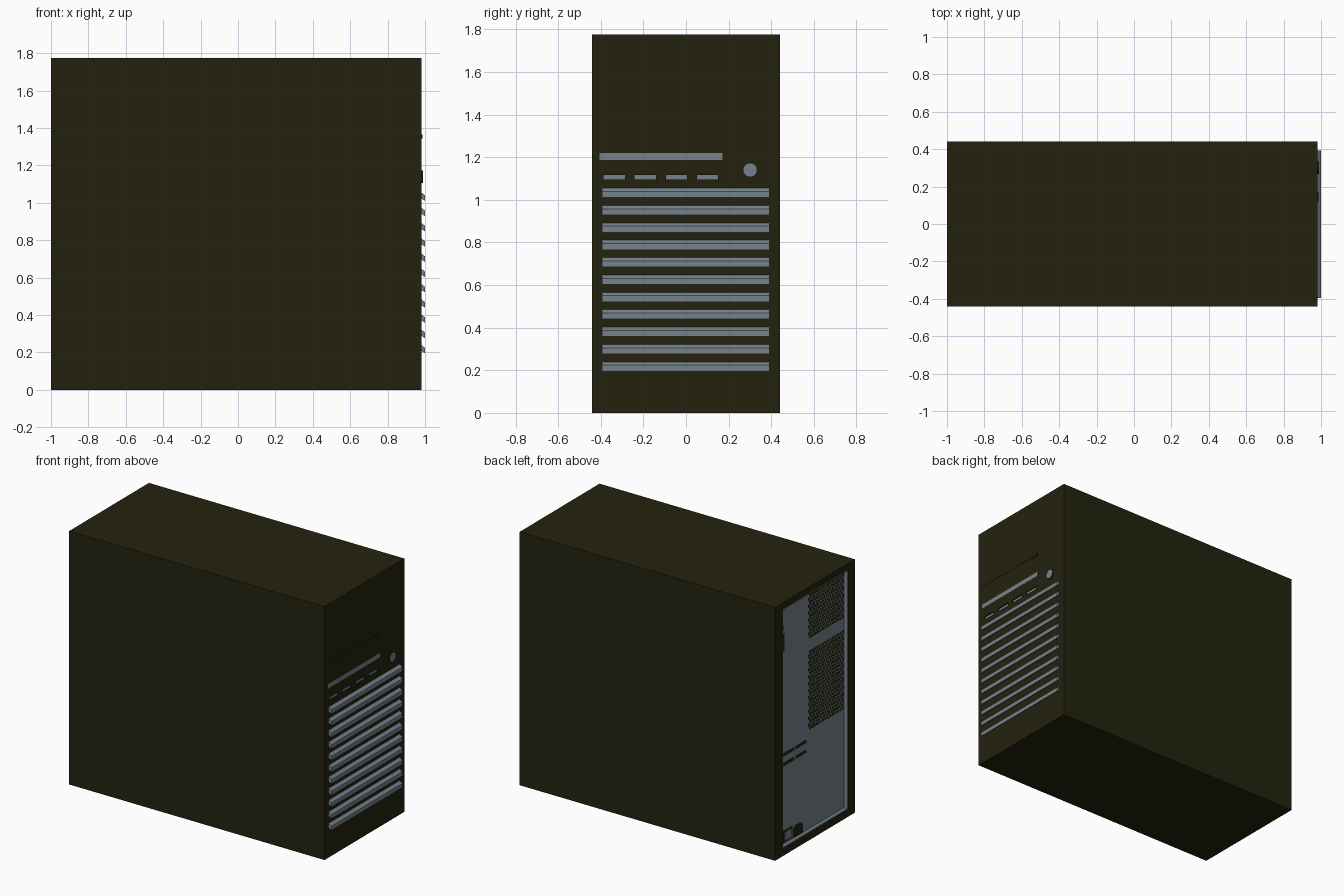
import bpy, bmesh, math
from mathutils import Matrix, Vector

if "Cube" in bpy.data.objects:
    bpy.data.objects.remove(bpy.data.objects["Cube"])


def mat(name, rgb):
    m = bpy.data.materials.new(name)
    m.diffuse_color = (*rgb, 1)
    m.use_nodes = True
    m.node_tree.nodes["Principled BSDF"].inputs["Base Color"].default_value = m.diffuse_color
    return m


DARK = mat("dark_olive_black", (0.0175, 0.0165, 0.0048))
GREY = mat("blue_grey_metal", (0.185, 0.225, 0.26))


def finish(name, bm, *mats):
    bmesh.ops.recalc_face_normals(bm, faces=bm.faces)
    me = bpy.data.meshes.new(name)
    bm.to_mesh(me)
    bm.free()
    for m in mats:
        me.materials.append(m)
    ob = bpy.data.objects.new(name, me)
    bpy.context.collection.objects.link(ob)
    return ob


def add_box(bm, x, y, z):
    c = [(a[0] + a[1]) / 2 for a in (x, y, z)]
    s = [abs(a[1] - a[0]) for a in (x, y, z)]
    bmesh.ops.create_cube(bm, size=1, matrix=Matrix.Translation(c) @ Matrix.Diagonal((*s, 1)))


def boxes(name, m, *items):
    bm = bmesh.new()
    for it in items:
        add_box(bm, *it)
    return finish(name, bm, m)


def prism(bm, pts, axis_vec):
    """Extrude a polygon along a vector."""
    f = bm.faces.new([bm.verts.new(p) for p in pts])
    r = bmesh.ops.extrude_face_region(bm, geom=[f])
    bmesh.ops.translate(bm, vec=axis_vec, verts=[v for v in r["geom"] if isinstance(v, bmesh.types.BMVert)])


# main case, with the rear recess and front port slots cut out
XF, XB = 0.98, -1.0
Y0, Y1, Z0, Z1 = -0.37, 0.36, 0.05, 1.73
ports = [((XF - 0.015, XF + 0.02), (y - 0.05, y + 0.05), (1.095, 1.117)) for y in (-0.337, -0.191, -0.045, 0.101)]
case = boxes("case_body", DARK, ((XB, XF), (-0.442, 0.442), (0, 1.775)))
cutter = boxes("recess_cutter", DARK, ((XB - 0.1, -0.965), (Y0, Y1), (Z0, Z1)), *ports)
cutter.hide_render = True
cutter.hide_viewport = True
cutter.display_type = 'WIRE'
mod = case.modifiers.new("recesses", 'BOOLEAN')
mod.operation, mod.object, mod.solver = 'DIFFERENCE', cutter, 'EXACT'

# port contacts at the bottom of the slots
boxes("front_port_inserts", GREY, *[((XF - 0.018, XF - 0.008), y, z) for _, y, z in ports])

# slanted front louvres
bm = bmesh.new()
for i in range(11):
    z = 0.195 + i * 0.0815
    prism(bm, [(0.975, -0.395, z + 0.016), (1.0, -0.395, z), (1.0, -0.395, z + 0.029),
               (0.975, -0.395, z + 0.049)], Vector((0, 0.787, 0)))
finish("front_louvres", bm, GREY)

# drive bays: light strip, tray edge and eject button
boxes("drive_strip", GREY, ((XF - 0.01, XF + 0.002), (-0.405, 0.172), (1.187, 1.219)))
boxes("drive_tray_edge", DARK, ((XF - 0.01, XF + 0.002), (-0.405, 0.172), (1.355, 1.362)))
boxes("eject_button", DARK, ((XF - 0.01, XF + 0.007), (0.12, 0.17), (1.343, 1.365)))

# power button: dark sides with a light cap
bm = bmesh.new()
bmesh.ops.create_cone(bm, cap_ends=True, segments=32, radius1=0.033, radius2=0.033, depth=0.02,
                      matrix=Matrix.Translation((XF, 0.301, 1.14)) @ Matrix.Rotation(math.pi / 2, 4, 'Y'))
bm.normal_update()
for f in bm.faces:
    f.material_index = 1 if f.normal.x > 0.9 else 0
finish("power_button", bm, DARK, GREY)

# rear metal tray: back plate and thin rim
XP = -0.972
w = 0.008
rx = (XB + 0.003, -0.964)
boxes("rear_panel", GREY, ((XP, -0.964), (Y0, Y1), (Z0, Z1)))
boxes("rear_panel_rim", GREY,
      (rx, (Y0, Y0 + w), (Z0, Z1)), (rx, (Y1 - w, Y1), (Z0, Z1)),
      (rx, (Y0 + w, Y1 - w), (Z0, Z0 + w)), (rx, (Y0 + w, Y1 - w), (Z1 - w, Z1)))


# perforated vents: staggered hexagonal holes
def vent(name, ya, yb, za, zb, pitch, r):
    bm = bmesh.new()
    rows = int((zb - za) / (pitch * 0.866))
    cols = int((yb - ya) / pitch)
    for j in range(rows):
        for i in range(cols):
            y = ya + pitch * (i + 0.25 + 0.5 * (j % 2))
            z = za + pitch * 0.866 * (j + 0.5)
            bm.faces.new([bm.verts.new((XP - 0.002, y + r * math.sin(k * math.pi / 3),
                                        z + r * math.cos(k * math.pi / 3))) for k in range(6)])
    ob = finish(name, bm, DARK)
    bm = bmesh.new()
    bm.from_mesh(ob.data)
    for f in bm.faces:
        if f.normal.x > 0:
            f.normal_flip()
    bm.to_mesh(ob.data)
    bm.free()


vent("upper_vent", -0.355, 0.055, 1.39, 1.71, 0.028, 0.0135)
vent("fan_vent", -0.355, 0.055, 0.75, 1.31, 0.028, 0.0135)

# expansion slots, connector cut-outs and power socket
plate = (XP - 0.003, XP + 0.003)
boxes("expansion_slots", DARK, *[(plate, y, (z - 0.01, z + 0.01))
                                 for y in ((0.19, 0.31), (0.06, 0.17)) for z in (0.615, 0.683)])
boxes("connector_cutouts", DARK, (plate, (0.3, 0.345), (1.41, 1.53)), (plate, (0.315, 0.345), (1.555, 1.59)))
boxes("power_switch_frame", DARK, (plate, (0.215, 0.315), (0.07, 0.15)))
boxes("power_switch", GREY, ((XP - 0.007, XP), (0.228, 0.302), (0.082, 0.138)))
bm = bmesh.new()
prism(bm, [(XP - 0.004, y, z) for y, z in ((0.1, 0.062), (0.2, 0.062), (0.2, 0.12), (0.18, 0.14),
                                          (0.12, 0.14), (0.1, 0.12))], Vector((0.006, 0, 0)))
finish("power_socket", bm, DARK)
